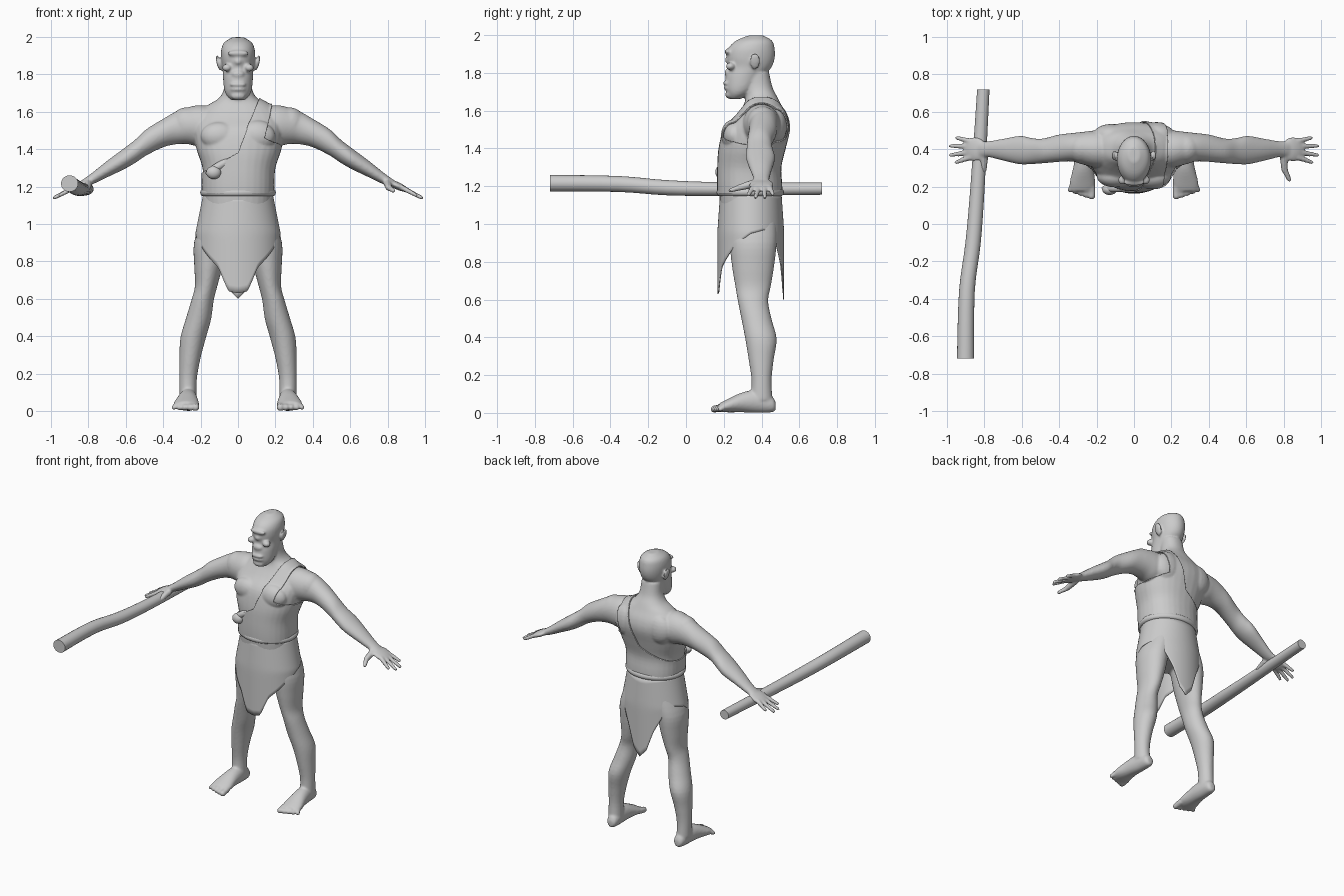
import bpy, bmesh, math
from mathutils import Vector, Matrix

if "Cube" in bpy.data.objects:
    bpy.data.objects.remove(bpy.data.objects["Cube"])

grey = bpy.data.materials.new("plain grey")
grey.use_nodes = True
GREY = (0.6, 0.6, 0.6, 1)
grey.diffuse_color = GREY
grey.node_tree.nodes["Principled BSDF"].inputs["Base Color"].default_value = GREY


def finish(bm, name):
    bmesh.ops.recalc_face_normals(bm, faces=bm.faces)
    mesh = bpy.data.meshes.new(name)
    bm.to_mesh(mesh)
    bm.free()
    mesh.materials.append(grey)
    ob = bpy.data.objects.new(name, mesh)
    bpy.context.collection.objects.link(ob)
    return ob


def smooth(ob, angle=40):
    bpy.ops.object.select_all(action='DESELECT')
    ob.select_set(True)
    bpy.context.view_layer.objects.active = ob
    bpy.ops.object.shade_smooth_by_angle(angle=math.radians(angle))


def spline(rows, steps=4):
    """Catmull-Rom through rows of numbers."""
    rows = [Vector(r) for r in rows]
    out = []
    for i in range(len(rows) - 1):
        b, c = rows[i], rows[i + 1]
        m0 = (c - rows[max(i - 1, 0)]) / 2
        m1 = (rows[min(i + 2, len(rows) - 1)] - b) / 2
        for k in range(steps):
            t = k / steps
            h = t * t * (3 - 2 * t)
            out.append(b * (1 - h) + c * h + m0 * t * (1 - t) ** 2 - m1 * t * t * (1 - t))
    return out + [rows[-1]]


def loft(bm, axis, rows, side=1, power=2.0, n=32):
    """Rows: position on axis, centre on the other two axes, two radii."""
    place = {'x': lambda t, a, b: (t, a, b), 'y': lambda t, a, b: (a, t, b),
             'z': lambda t, a, b: (a, b, t)}[axis]
    rings = []
    for t, a, b, ra, rb in spline(rows):
        ring = []
        for k in range(n):
            c, s = math.cos(math.tau * k / n), math.sin(math.tau * k / n)
            u = math.copysign(abs(c) ** (2 / power), c) * ra
            v = math.copysign(abs(s) ** (2 / power), s) * rb
            x, y, z = place(t, a + u, b + v)
            ring.append(bm.verts.new((x * side, y, z)))
        rings.append(ring)
    for r, q in zip(rings, rings[1:]):
        for k in range(n):
            bm.faces.new((r[k], r[k - 1], q[k - 1], q[k]))
    bm.faces.new(rings[0])
    bm.faces.new(rings[-1])


def ball(bm, centre, radii, tilt=(0, 'X')):
    m = (Matrix.Translation(centre) @ Matrix.Rotation(math.radians(tilt[0]), 4, tilt[1])
         @ Matrix.Diagonal((*radii, 1)))
    bmesh.ops.create_uvsphere(bm, u_segments=20, v_segments=12, radius=1, matrix=m)


def digit(bm, start, end, r0, r1, side):
    """Tapered finger or toe with round ends."""
    p, q = Vector(start), Vector(end)
    p.x, q.x = p.x * side, q.x * side
    m = Matrix.Translation((p + q) / 2) @ (q - p).to_track_quat('Z', 'Y').to_matrix().to_4x4()
    bmesh.ops.create_cone(bm, cap_ends=True, segments=14, radius1=r0, radius2=r1,
                          depth=(q - p).length, matrix=m)
    ball(bm, p, (r0,) * 3)
    ball(bm, q, (r1,) * 3)


# Body: overlapping volumes fused into one skin
bm = bmesh.new()
loft(bm, 'z', [(.9, 0, .36, .15, .12), (1, 0, .345, .18, .155), (1.1, 0, .34, .182, .16),
               (1.2, 0, .337, .185, .163), (1.3, 0, .335, .19, .16), (1.4, 0, .35, .222, .168),
               (1.5, 0, .375, .238, .168), (1.57, 0, .4, .23, .135), (1.63, 0, .405, .17, .1),
               (1.67, 0, .4, .105, .085), (1.72, 0, .385, .076, .074), (1.8, 0, .37, .07, .07)],
     power=2.25)
# head and face
loft(bm, 'z', [(1.662, 0, .26, .035, .03), (1.685, 0, .275, .06, .058), (1.72, 0, .29, .074, .082),
               (1.78, 0, .31, .08, .1), (1.83, 0, .337, .083, .116), (1.88, 0, .342, .09, .128),
               (1.93, 0, .347, .09, .122), (1.97, 0, .36, .074, .096), (1.998, 0, .37, .03, .04)])
ball(bm, (0, .222, 1.912), (.06, .018, .016))
ball(bm, (0, .228, 1.868), (.024, .022, .02))
ball(bm, (0, .225, 1.8), (.035, .022, .022))
ball(bm, (0, .215, 1.745), (.045, .02, .012))
ball(bm, (0, .22, 1.72), (.042, .02, .011))
ball(bm, (0, .23, 1.685), (.04, .022, .022))

for side in (-1, 1):
    ball(bm, (side * .104, .365, 1.862), (.011, .028, .044), (side * 14, 'Y'))
    ball(bm, (side * .06, .235, 1.835), (.025, .025, .02))
    # chest, back and shoulder muscles
    ball(bm, (side * .1, .255, 1.47), (.1, .06, .075))
    ball(bm, (side * .12, .475, 1.52), (.1, .06, .1))
    ball(bm, (side * .27, .405, 1.53), (.09, .085, .095), (side * 30, 'Y'))
    # arm
    loft(bm, 'x', [(.1, .4, 1.53, .1, .09), (.2, .4, 1.525, .1, .11), (.27, .405, 1.525, .088, .098),
                   (.33, .41, 1.514, .076, .088), (.4, .405, 1.486, .073, .076),
                   (.49, .39, 1.436, .066, .07), (.55, .39, 1.388, .07, .062),
                   (.61, .395, 1.348, .076, .056), (.7, .397, 1.293, .058, .044),
                   (.78, .4, 1.242, .042, .031), (.83, .4, 1.217, .042, .02)], side)
    # hand
    ball(bm, (side * .85, .4, 1.205), (.068, .066, .02), (side * 25, 'Y'))
    for y0, y1, x1, z1 in ((.355, .33, .95, 1.155), (.385, .368, .98, 1.141),
                           (.415, .417, .98, 1.141), (.443, .46, .945, 1.158)):
        digit(bm, (.875, y0, 1.195), (x1, y1, z1), .015, .011, side)
    digit(bm, (.8, .36, 1.215), (.805, .29, 1.195), .022, .018, side)
    digit(bm, (.805, .29, 1.195), (.83, .236, 1.178), .017, .012, side)
    # leg
    loft(bm, 'z', [(1.03, .105, .35, .09, .13), (.9, .145, .355, .09, .125), (.78, .157, .355, .077, .112),
                   (.67, .17, .355, .06, .094), (.59, .19, .355, .06, .08), (.49, .212, .375, .068, .08),
                   (.39, .24, .397, .068, .083), (.28, .257, .398, .056, .066),
                   (.17, .267, .4, .047, .053), (.07, .267, .4, .046, .058)], side)
    # foot and toes
    loft(bm, 'y', [(.475, .262, .035, .018, .02), (.455, .262, .045, .036, .042),
                   (.38, .265, .06, .046, .06), (.3, .27, .056, .055, .053),
                   (.22, .276, .038, .068, .035), (.175, .278, .028, .062, .022)], side)
    for k in range(5):
        x, r = .226 + .027 * k, .02 - .0015 * k
        digit(bm, (x, .2, .03), (x + .002 * k, .15 + .008 * k, .02), r, r, side)
body = finish(bm, "body")
fuse = body.modifiers.new("fuse", 'REMESH')
fuse.mode = 'VOXEL'
fuse.voxel_size = .0075
fuse.use_smooth_shade = True
soft = body.modifiers.new("soften", 'SMOOTH')
soft.factor, soft.iterations = .5, 4

# Tunic: a thin shell taken from the skin, cut by slanted planes
shell = body.evaluated_get(bpy.context.evaluated_depsgraph_get())
bm = bmesh.new()
bm.from_mesh(shell.to_mesh())


def trim(lines):
    """Drop what lies beyond every one of the (x, z) lines."""
    planes = []
    for (x0, z0), (x1, z1) in lines:
        planes.append((Vector((x0, 0, z0)), Vector((z0 - z1, 0, x1 - x0))))
    for co, no in planes:
        bmesh.ops.bisect_plane(bm, geom=bm.verts[:] + bm.edges[:] + bm.faces[:],
                               plane_co=co, plane_no=no)
    gone = [f for f in bm.faces
            if all((f.calc_center_median() - co).dot(no) > 0 for co, no in planes)]
    bmesh.ops.delete(bm, geom=gone, context='FACES')


trim([((1, 1.16), (-1, 1.16))])
trim([((.27, 2), (.27, 1))])
trim([((-.2, 1.265), (0, 1.38)), ((0, 1.38), (.12, 1.69))])
trim([((.2, 1.7), (.14, 1.46)), ((.14, 1.46), (.25, 1.41))])
trim([((-.3, 1), (-.3, 2))])
bm.normal_update()
for v in bm.verts:
    v.co += v.normal * .003
tunic = finish(bm, "tunic")
tunic.modifiers.new("cloth", 'SOLIDIFY').thickness = .007
tunic.modifiers["cloth"].offset = 1
smooth(tunic, 50)

# Bunched cloth at the end of the sash
bm = bmesh.new()
ball(bm, (-.1, .192, 1.31), (.085, .022, .022), (-30, 'Y'))
ball(bm, (-.13, .185, 1.275), (.04, .03, .035))
smooth(finish(bm, "tunic_fold"), 60)

# Rolled belt
bpy.ops.mesh.primitive_torus_add(major_segments=64, minor_segments=14, major_radius=1,
                                 minor_radius=.1, location=(0, .34, 1.168))
belt = bpy.context.object
belt.name = "belt"
belt.scale = (.184, .162, .2)
belt.data.materials.append(grey)
smooth(belt)

# Skirt: flared tube whose hem hangs in front and back points
HEM = [(0, .63), (13, .64), (20, .7), (28, .77), (40, .81), (60, .88), (90, .95), (115, .97),
       (136, .92), (155, .79), (168, .65), (180, .6)]


def hem(deg):
    for (a, za), (b, zb) in zip(HEM, HEM[1:]):
        if deg <= b:
            return za + (zb - za) * (deg - a) / (b - a)


bm = bmesh.new()
COLS, ROWS = 120, 14
grid = []
for i in range(COLS):
    deg = 360 * i / COLS
    low, a, col = hem(min(deg, 360 - deg)), math.radians(deg), []
    for j in range(ROWS + 1):
        z = 1.155 + (low - 1.155) * j / ROWS
        flare = min((1.155 - z) / .2, 1)
        rx, ry = .187 + .04 * flare, .163 + .014 * flare
        col.append(bm.verts.new((rx * math.sin(a), .343 - ry * math.cos(a), z)))
    grid.append(col)
for i in range(COLS):
    for j in range(ROWS):
        bm.faces.new((grid[i - 1][j], grid[i][j], grid[i][j + 1], grid[i - 1][j + 1]))
skirt = finish(bm, "skirt")
skirt.modifiers.new("cloth", 'SOLIDIFY').thickness = .006
smooth(skirt)

# Wooden club, slightly bent
bm = bmesh.new()
loft(bm, 'y', [(-.72, -.9, 1.216, .046, .044), (-.36, -.893, 1.212, .042, .042),
               (-.1, -.86, 1.192, .041, .04), (.2, -.836, 1.185, .038, .036),
               (.72, -.805, 1.187, .033, .032)], n=20)
smooth(finish(bm, "club"))
